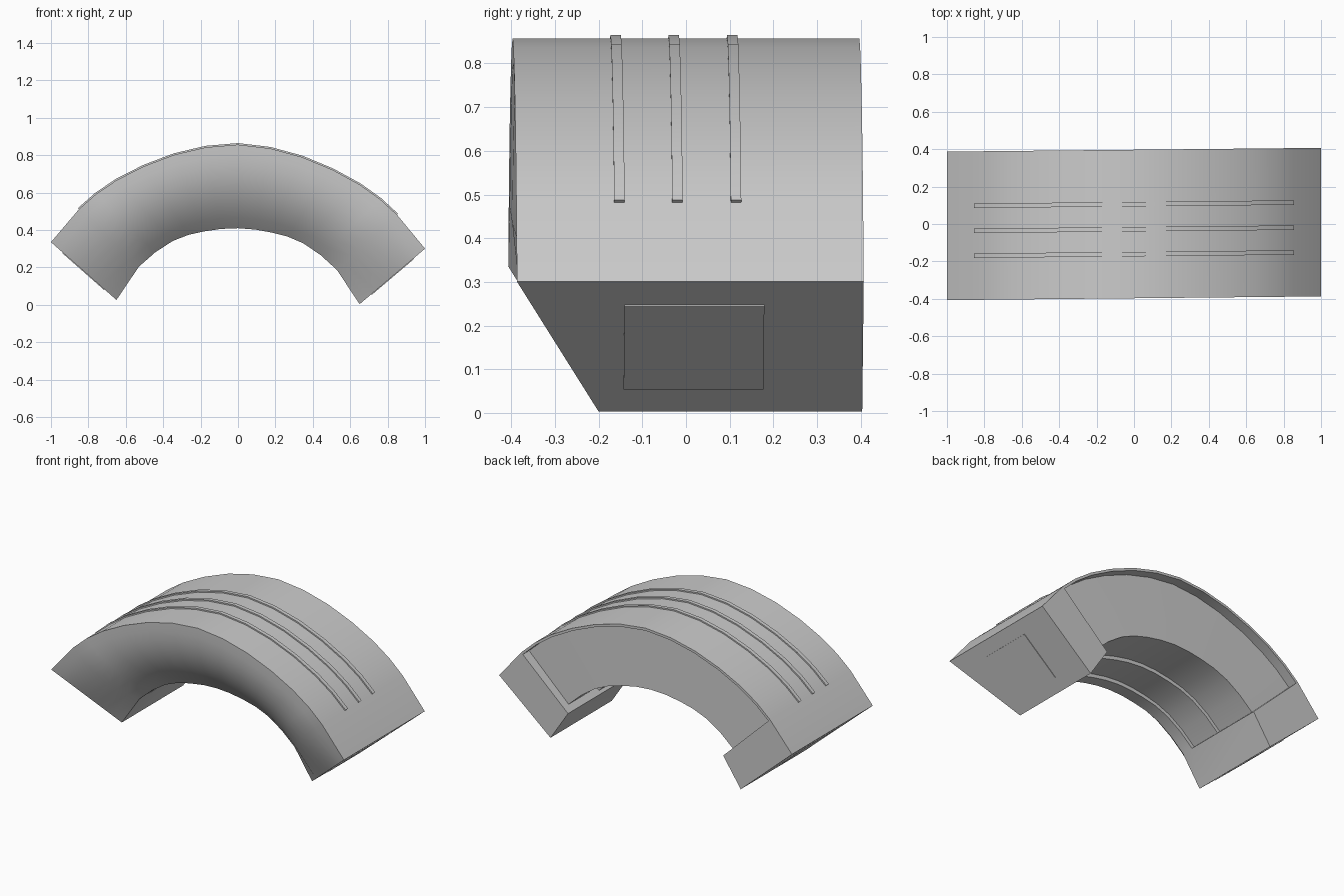
import bpy, bmesh, math
from mathutils import Vector

if "Cube" in bpy.data.objects:
    bpy.data.objects.remove(bpy.data.objects["Cube"])

# Right half of the arch: (outer x, z), (inner x, z), end to crown
HALF = [((1.0, .318), (.65, .015)), ((.85, .497), (.53, .195)),
        ((.65, .655), (.35, .335)), ((.34, .797), (.18, .39)), ((0, .857), (0, .41))]
KEYS = [(Vector(o), Vector(i)) for o, i in HALF]
KEYS += [(Vector((-o.x, o.y)), Vector((-i.x, i.y))) for o, i in KEYS[-2::-1]]

# Stations between the end blocks, with smooth in-between points
ARC = []
for n in range(1, 7):
    a, b, c, d = KEYS[n - 1:n + 3]
    ARC += [b, tuple((9 * (b[j] + c[j]) - a[j] - d[j]) / 16 for j in (0, 1))]
ARC.append(KEYS[7])


def place(station, t, y):
    # t runs 0 at the outer arc to 1 at the inner arc; slight overall skew
    p = station[0].lerp(station[1], t)
    return (p.x, y + .01 * p.x, p.y - .0175 * p.x)


def ring(bm, station, profile):
    return [bm.verts.new(place(station, t, y)) for t, y in profile]


def loft(bm, stations, profiles):
    rings = [ring(bm, s, p) for s, p in zip(stations, profiles)]
    n = len(rings[0])
    for a, b in zip(rings, rings[1:]):
        for j in range(n):
            k = (j + 1) % n
            bm.faces.new((a[j], a[k], b[k], b[j]))
    return rings


def finish(bm, name):
    bmesh.ops.remove_doubles(bm, verts=bm.verts, dist=.0005)
    bmesh.ops.recalc_face_normals(bm, faces=bm.faces)
    mesh = bpy.data.meshes.new(name)
    bm.to_mesh(mesh)
    bm.free()
    ob = bpy.data.objects.new(name, mesh)
    bpy.context.collection.objects.link(ob)
    bpy.ops.object.select_all(action='DESELECT')
    ob.select_set(True)
    bpy.context.view_layer.objects.active = ob
    bpy.ops.object.shade_smooth_by_angle(angle=math.radians(35))


def capped(name, stations, profile):
    bm = bmesh.new()
    rings = loft(bm, stations, [profile] * len(stations))
    bm.faces.new(rings[0])
    bm.faces.new(rings[-1])
    finish(bm, name)


def front(bulge):
    # Front wall sweeping back from outer edge to inner lip
    return [(t / 8, -.397 + .19 * (t / 8) ** (1 + 1.4 * bulge)) for t in range(9)]


# Arch body: stepped underside, recessed back wall and thin rear overhang
under = [(1, -.13), (.95, -.13), (.95, .07), (.9, .07),
         (.9, .345), (.035, .335), (.035, .397)]
bm = bmesh.new()
loft(bm, ARC, [front(1) + under + [(0, .397)]] * len(ARC))

# Solid end blocks joined to the body
back = [(1, -.13), (1, .397), (.035, .397), (0, .397)]
for end, nxt in ((KEYS[0], KEYS[1]), (KEYS[-1], KEYS[-2])):
    rings = loft(bm, [end, nxt], [front(0) + back, front(1) + back])
    bm.faces.new(rings[0])
    bm.faces.new(ring(bm, nxt, under + [(1, .397)]))
finish(bm, "arch_body")

# Slightly raised panel on each end face
panel = [(.18, -.15), (.82, -.15), (.82, .17), (.18, .17)]
for side, end, sx in (("right", KEYS[0], 1), ("left", KEYS[-1], -1)):
    out = Vector((.65 * sx, -.76)) * .004
    capped(side + "_end_panel", [end, (end[0] + out, end[1] + out)], panel)

# Three raised ribs along the outer surface
for n, y in enumerate((-.161, -.028, .106)):
    rib = [(-.018, y - .012), (-.018, y + .012), (.02, y + .012), (.02, y - .012)]
    capped("rib_%d" % (n + 1), ARC, rib)
